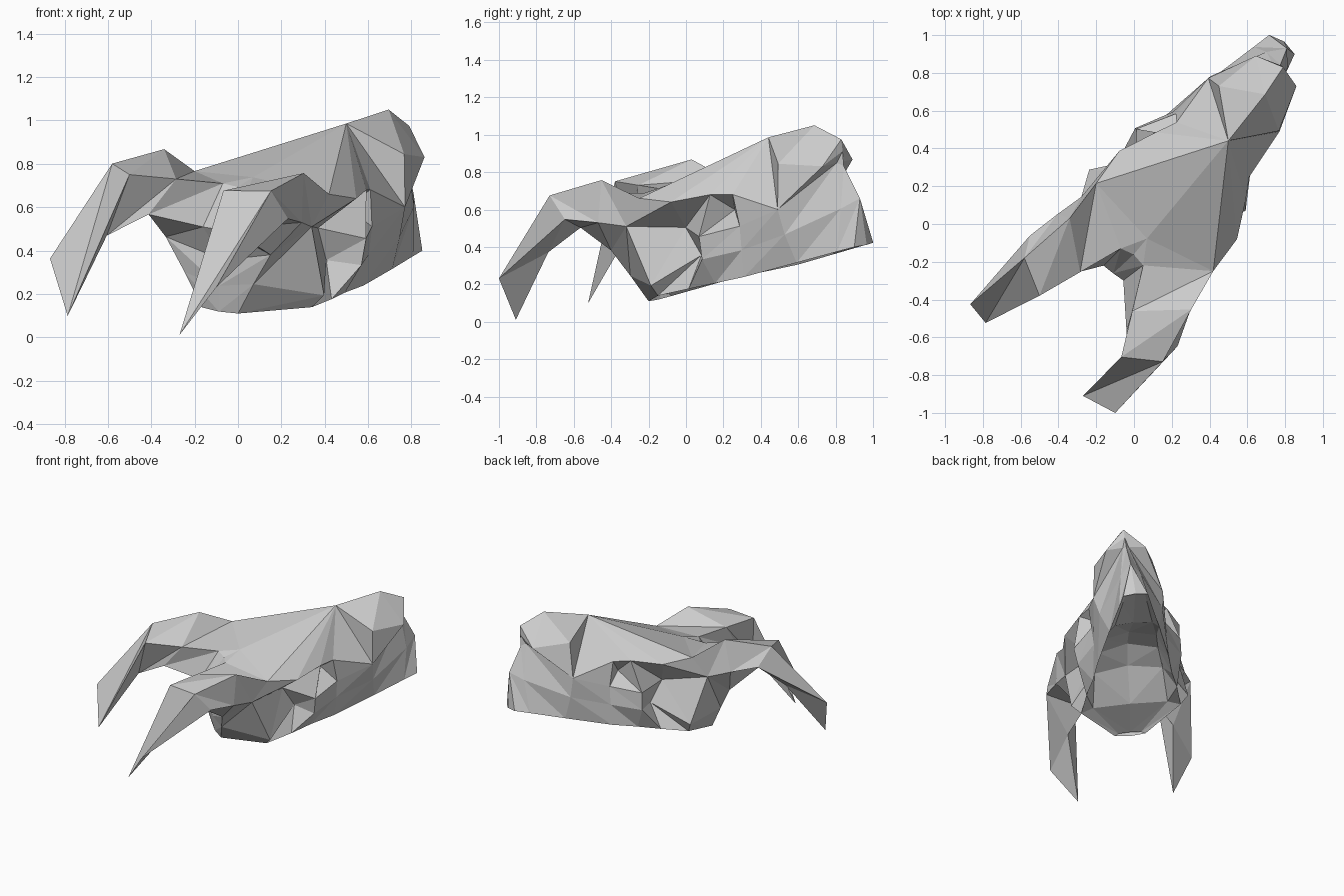
import bpy, bmesh
from mathutils import Matrix, Vector

if "Cube" in bpy.data.objects:
    bpy.data.objects.remove(bpy.data.objects["Cube"])

# Tilted head frame: across, along the muzzle, up
across = Vector((0.793, -0.594, -0.136)).normalized()
along = Vector((0.6, 0.8, 0)).normalized()
up = across.cross(along)
FRAME = Matrix((across, along, up)).transposed().to_4x4()


def loft(name, rows, closed=False, skip=()):
    """Triangulated strip surface through rows of points, mirrored across the head."""
    bm = bmesh.new()
    grid = [[bm.verts.new(p) for p in row] for row in rows]
    n = len(rows[0])
    for r in range(len(rows) - 1):
        for c in range(n if closed else n - 1):
            if (r, c) in skip:
                continue
            d = (c + 1) % n
            a, b, e, f = grid[r][c], grid[r + 1][c], grid[r + 1][d], grid[r][d]
            for tri in ((a, b, f), (b, e, f)):
                if len({tuple(v.co) for v in tri}) == 3:
                    bm.faces.new(tri)
    bmesh.ops.remove_doubles(bm, verts=bm.verts, dist=0.0005)
    bmesh.ops.recalc_face_normals(bm, faces=bm.faces)
    mesh = bpy.data.meshes.new(name)
    bm.to_mesh(mesh)
    bm.free()
    obj = bpy.data.objects.new(name, mesh)
    bpy.context.collection.objects.link(obj)
    obj.matrix_world = FRAME
    mod = obj.modifiers.new("Mirror", 'MIRROR')
    mod.use_axis[0] = True
    mod.merge_threshold = 0.002
    return obj


# Landmarks shared between parts
crown_back = (0, -.13, .70)
root_in, root_brow = (.075, -.146, .706), (.391, .052, .72)
root_out, root_low, root_nape = (.39, -.052, .568), (.305, -.23, .426), (.066, -.273, .505)
bridge, cheek = (0, .652, .995), (.238, .854, .639)
cheek_low, jaw_mid = (.215, .87, .5), (.17, .9, .342)

# Skull half-sections from nape to nose: ridge, upper, side, cheek, lower edge
skull = [
    [crown_back, root_in, root_low, (.2, -.195, .275), (.104, -.16, .125)],
    [(0, -.02, .745), root_brow, root_out, (.40, .088, .25), (.34, .084, .187)],
    [bridge, (.393, .263, .70), (.225, .22, .54), (.225, .31, .39), (.31, .27, .22)],
    [bridge, (.30, .458, .727), (.365, .41, .51), (.355, .41, .385), (.27, .42, .245)],
    [bridge, (.243, .566, .72), (.25, .60, .55), (.25, .60, .42), (.243, .596, .275)],
    [bridge, cheek, cheek, cheek_low, jaw_mid],
    [bridge, (.2, .854, .88), cheek, cheek_low, jaw_mid],
    [(0, .966, 1.06), (.135, 1.10, .857), (.02, 1.11, .86), (.07, 1.15, .62), (.11, 1.13, .393)],
    [(0, 1.138, .984), (0, 1.14, .92), (0, 1.14, .84), (0, 1.23, .666), (.085, 1.23, .415)],
]
# Openings: where the horn grows out, and the eye
loft("skull", skull, skip={(0, 1), (3, 1)})

# Sunken eye socket
rim = [skull[3][1], skull[4][1], skull[4][2], skull[3][2]]
centre = sum((Vector(p) for p in rim), Vector()) / 4
pit = tuple(centre - Vector((.13, 0, 0)))
loft("eye_socket", [rim, [pit] * 4], closed=True)

# Back of the skull
nape = [[crown_back, crown_back, (0, -.275, .505), (0, -.18, .36), (0, -.19, .24), (0, -.17, .12)],
        [crown_back, root_in, root_nape, root_low, (.2, -.195, .275), (.104, -.16, .125)]]
loft("nape", nape)

# Front lip closing the muzzle
ridge, lip_corner = skull[8][3], skull[8][4]
loft("lip", [[ridge, lip_corner], [ridge, (0, 1.25, .415)]])

# Underside: flat skull base and muzzle floor with a deep hollow between
palate = []
depths = (.02, .04, .20, .26, .22, .05, .05, .03, .02)
for row, depth in zip(skull, depths):
    x, y, z = row[4]
    palate.append([(x, y, z), (x * .75, y, z + depth * .8), (0, y, z + depth)])
loft("underside", palate)

# Horn sections from root to tip: inner, top, outer, underside, inner underside
outer_tip, tip = (.484, -.86, .30), (.325, -.89, .055)
mid_low, far_low = (.235, -.475, .54), (.36, -.61, .424)
horn = [
    [root_in, root_brow, root_out, root_low, root_nape],
    [(.174, -.375, .713), (.406, -.18, .82), (.44, -.2, .595), mid_low, mid_low],
    [(.273, -.604, .72), (.462, -.492, .745), (.493, -.38, .62), far_low, far_low],
    [tip, outer_tip, outer_tip, tip, tip],
]
loft("horn", horn, closed=True)
